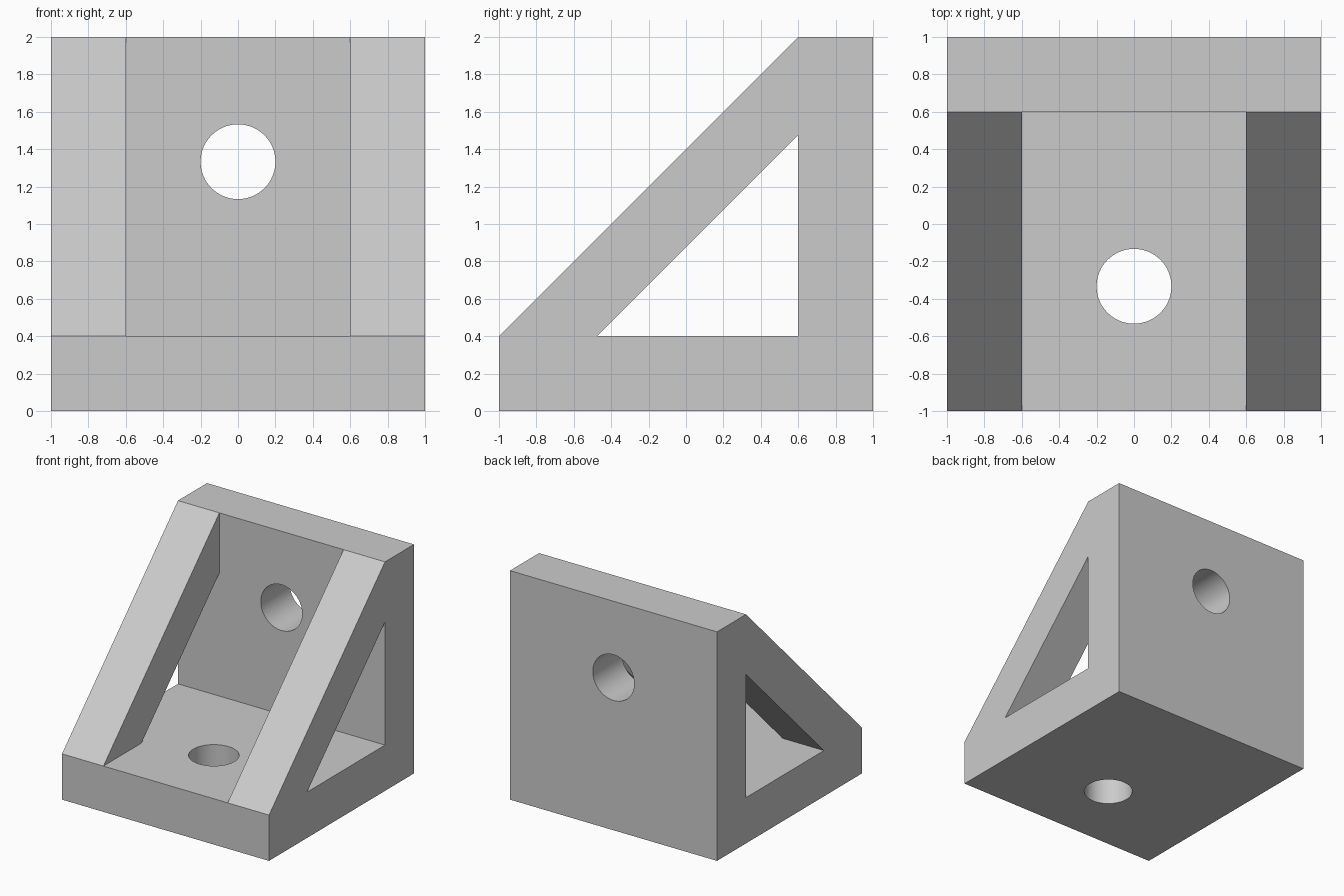
import bpy
import bmesh
from math import radians
from mathutils import Matrix, Vector

if "Cube" in bpy.data.objects:
    bpy.data.objects.remove(bpy.data.objects["Cube"], do_unlink=True)

WALL = 0.4      # thickness of the base and back plates
INNER = 0.6     # half width between the two gussets
HOLE = 0.2      # bolt hole radius


def finish(name, bm):
    bmesh.ops.recalc_face_normals(bm, faces=bm.faces)
    mesh = bpy.data.meshes.new(name)
    bm.to_mesh(mesh)
    bm.free()
    obj = bpy.data.objects.new(name, mesh)
    bpy.context.collection.objects.link(obj)
    return obj


def side_prism(name, profile, half_width):
    """Extrude a (y, z) outline symmetrically along x."""
    bm = bmesh.new()
    face = bm.faces.new([bm.verts.new((-half_width, y, z)) for y, z in profile])
    extruded = bmesh.ops.extrude_face_region(bm, geom=[face])["geom"]
    verts = [v for v in extruded if isinstance(v, bmesh.types.BMVert)]
    for v in verts:
        v.co.x = half_width
    return finish(name, bm)


def drill(name, centre, angle):
    bm = bmesh.new()
    matrix = Matrix.Translation(Vector(centre)) @ Matrix.Rotation(angle, 4, "X")
    bmesh.ops.create_cone(bm, cap_ends=True, segments=64, radius1=HOLE,
                          radius2=HOLE, depth=0.8, matrix=matrix)
    return finish(name, bm)


# Solid body with sloping front
bracket = side_prism("corner_bracket", [
    (-1, 0), (1, 0), (1, 2), (INNER, 2), (-1, WALL)], 1)

# Pocket between gussets, triangular side windows, and bolt holes
cutters = [
    side_prism("pocket_cutter", [
        (-1.5, WALL), (INNER, WALL), (INNER, 2.5), (-1.5, 2.5)], INNER),
    side_prism("window_cutter", [
        (-0.475, WALL), (INNER, WALL), (INNER, 1.475)], 1.5),
    drill("base_hole_cutter", (0, -0.333, 0.2), 0),
    drill("back_hole_cutter", (0, 0.8, 1.333), radians(90)),
]

bpy.ops.object.select_all(action="DESELECT")
bpy.context.view_layer.objects.active = bracket
bracket.select_set(True)
for cutter in cutters:
    cutter.hide_render = True
    mod = bracket.modifiers.new(cutter.name, "BOOLEAN")
    mod.operation = "DIFFERENCE"
    mod.solver = "EXACT"
    mod.object = cutter
    bpy.ops.object.modifier_apply(modifier=mod.name)
    bpy.data.objects.remove(cutter, do_unlink=True)

# Single grey finish
grey = bpy.data.materials.new("light_grey")
grey.use_nodes = True
colour = (0.6, 0.6, 0.6, 1)
grey.diffuse_color = colour
grey.node_tree.nodes["Principled BSDF"].inputs["Base Color"].default_value = colour
bracket.data.materials.clear()
bracket.data.materials.append(grey)
bpy.ops.object.shade_smooth_by_angle(angle=radians(30))
